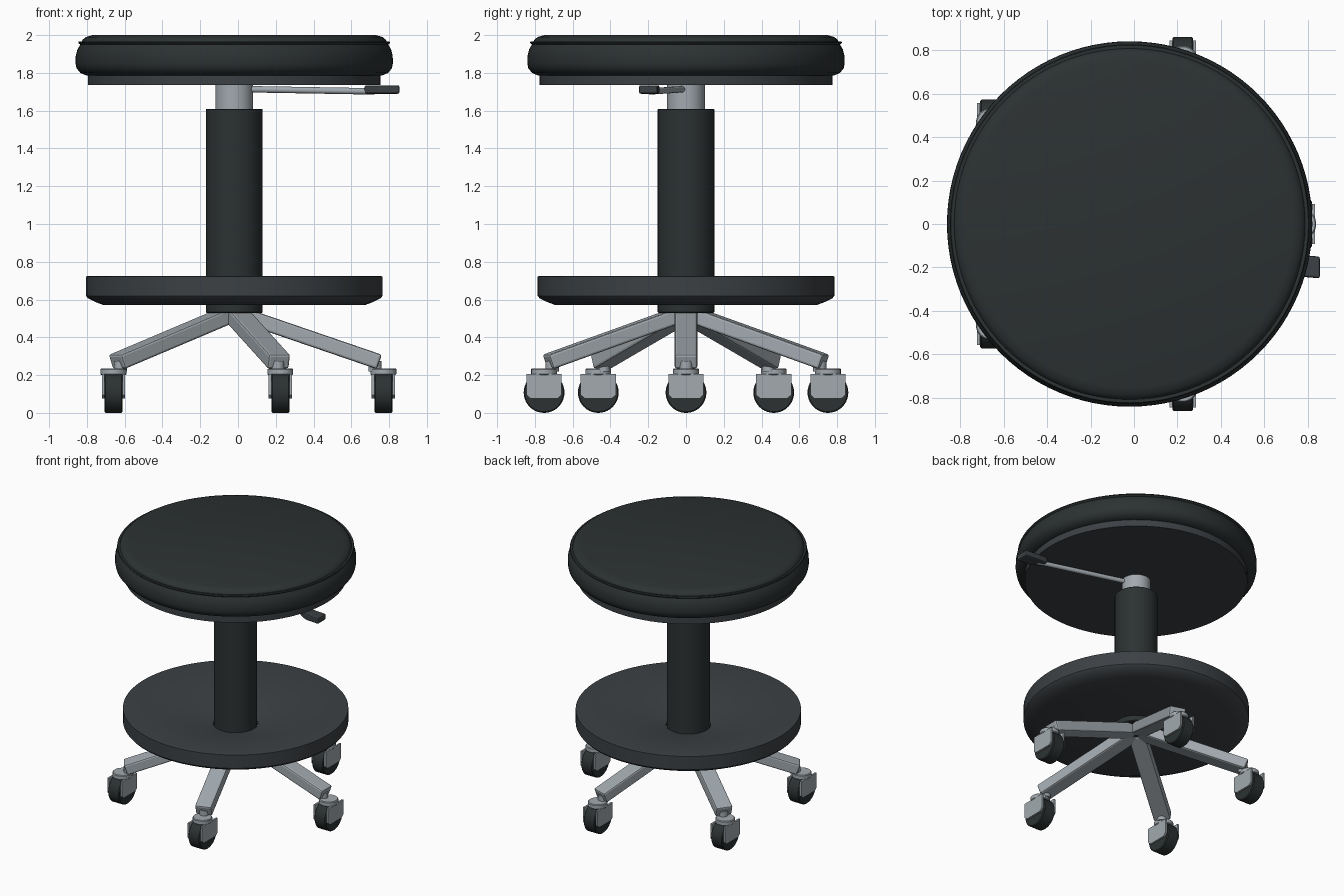
import bpy, bmesh, math
from mathutils import Vector, Matrix

if "Cube" in bpy.data.objects:
    bpy.data.objects.remove(bpy.data.objects["Cube"])

CX = -0.02  # stool axis


def material(name, rgb):
    m = bpy.data.materials.new(name)
    m.diffuse_color = (*rgb, 1)
    m.use_nodes = True
    m.node_tree.nodes["Principled BSDF"].inputs["Base Color"].default_value = m.diffuse_color
    return m


BLACK = material("black_vinyl", (0.025, 0.031, 0.032))
DARK = material("dark_plastic", (0.045, 0.052, 0.058))
METAL = material("grey_metal", (0.36, 0.40, 0.43))


def finish(name, bm, mat, bevel=0):
    bmesh.ops.recalc_face_normals(bm, faces=bm.faces)
    me = bpy.data.meshes.new(name)
    bm.to_mesh(me)
    bm.free()
    me.materials.append(mat)
    ob = bpy.data.objects.new(name, me)
    bpy.context.collection.objects.link(ob)
    bpy.ops.object.select_all(action='DESELECT')
    ob.select_set(True)
    bpy.context.view_layer.objects.active = ob
    if bevel:
        mod = ob.modifiers.new("bevel", 'BEVEL')
        mod.width, mod.segments = bevel, 2
    else:
        bpy.ops.object.shade_smooth_by_angle(angle=math.radians(35))
    return ob


def lathe(name, profile, mat, n=64, at=(CX, 0, 0), rot=None, closed=False):
    """Revolve (radius, height) points around z."""
    bm = bmesh.new()
    rings = [[bm.verts.new((r * math.cos(2 * math.pi * i / n),
                            r * math.sin(2 * math.pi * i / n), z)) for i in range(n)]
             for r, z in profile]
    pairs = list(zip(rings, rings[1:])) + ([(rings[-1], rings[0])] if closed else [])
    for a, b in pairs:
        for i in range(n):
            j = (i + 1) % n
            bm.faces.new((a[i], a[j], b[j], b[i]))
    bmesh.ops.remove_doubles(bm, verts=bm.verts, dist=1e-5)
    bm.transform(Matrix.Translation(at) @ (rot or Matrix()))
    return finish(name, bm, mat)


def prism(name, outline, depth, matrix, mat, bevel=0):
    """Extrude an xy outline symmetrically along local z."""
    bm = bmesh.new()
    f = bm.faces.new([bm.verts.new((x, y, -depth / 2)) for x, y in outline])
    ext = bmesh.ops.extrude_face_region(bm, geom=[f])["geom"]
    bmesh.ops.translate(bm, vec=(0, 0, depth),
                        verts=[v for v in ext if isinstance(v, bmesh.types.BMVert)])
    bm.transform(matrix)
    return finish(name, bm, mat, bevel)


def disc(r, z0, z1, b=0.0):
    return [(0, z0), (r - b, z0), (r, z0 + b), (r, z1 - b), (r - b, z1), (0, z1)]


# Seat cushion with piping, and its base plate
lathe("seat_cushion", [(0, 2.0), (0.75, 2.0), (0.785, 1.99), (0.803, 1.975), (0.807, 1.966),
                       (0.822, 1.967), (0.826, 1.96), (0.82, 1.953), (0.815, 1.95),
                       (0.83, 1.925), (0.839, 1.89), (0.84, 1.85), (0.835, 1.825),
                       (0.815, 1.80), (0.78, 1.785), (0, 1.785)], BLACK, 96)
lathe("seat_plate", disc(0.775, 1.735, 1.79), DARK, 96)

# Column
lathe("gas_piston", disc(0.10, 1.58, 1.737), METAL)
lathe("column_sleeve", disc(0.15, 0.53, 1.61, 0.004), BLACK)
lathe("hub", disc(0.07, 0.495, 0.54), BLACK)

# Dished foot rest
lathe("foot_rest", [(0.155, 0.60), (0.775, 0.725), (0.785, 0.722), (0.785, 0.62),
                    (0.775, 0.607), (0.735, 0.587), (0.69, 0.57), (0.155, 0.57)],
      DARK, 96, closed=True)

# Height lever
a, b = Vector((0.03, -0.01, 1.714)), Vector((0.72, -0.19, 1.702))
d = b - a
lathe("lever_rod", disc(0.017, 0, d.length), METAL, 16, at=a,
      rot=d.to_track_quat('Z', 'Y').to_matrix().to_4x4())
prism("lever_handle", [(0.67, -0.14), (0.74, -0.14), (0.855, -0.15), (0.855, -0.25),
                       (0.74, -0.24), (0.67, -0.20)], 0.045,
      Matrix.Translation((0, 0, 1.712)), DARK, 0.01)

# Five legs, each with a caster; all casters point the same way
LEG = [(0.04, 0.562), (0.782, 0.308), (0.754, 0.232), (0.012, 0.486)]
TO_X = Matrix.Rotation(math.pi / 2, 4, 'Y')
UPRIGHT = Matrix.Rotation(math.pi / 2, 4, 'X')
for k in range(5):
    ang = k * 2 * math.pi / 5
    place = Matrix.Translation((CX, 0, 0)) @ Matrix.Rotation(ang, 4, 'Z')
    prism(f"leg_{k}", LEG, 0.12, place @ UPRIGHT, METAL, 0.012)
    c = Vector((CX + 0.79 * math.cos(ang), 0.79 * math.sin(ang), 0))
    stem = Vector((CX + 0.745 * math.cos(ang), 0.745 * math.sin(ang), 0))
    lathe(f"caster_stem_{k}", disc(0.035, 0.22, 0.275), METAL, 24, at=stem)
    lathe(f"caster_cap_{k}", disc(0.068, 0.2, 0.236, 0.005), METAL, 32, at=c)
    lathe(f"caster_wheel_{k}", disc(0.108, -0.048, 0.048, 0.006), BLACK, 40,
          at=c + Vector((0, 0, 0.108)), rot=TO_X)
    for s in (-1, 1):
        # plate outline is (-z, y) once turned to face x
        prism(f"caster_fork_{k}_{'left' if s < 0 else 'right'}",
              [(-0.206, -0.093), (-0.206, 0.093), (-0.095, 0.093), (-0.075, 0.07),
               (-0.075, -0.07), (-0.095, -0.093)], 0.014,
              Matrix.Translation(c + Vector((s * 0.055, 0, 0))) @ TO_X, METAL)
